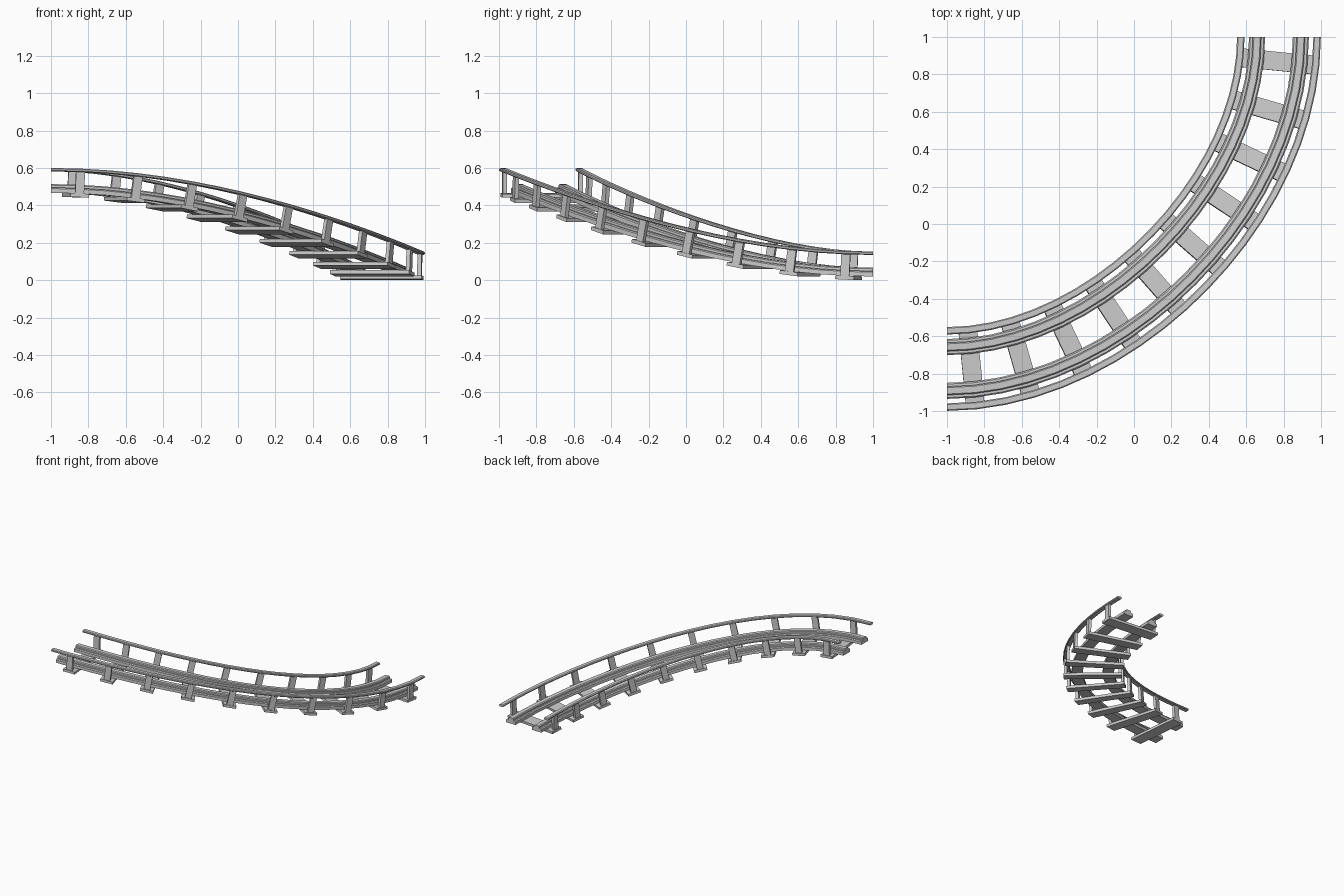
import bpy, bmesh
from mathutils import Vector, Matrix

if "Cube" in bpy.data.objects:
    bpy.data.objects.remove(bpy.data.objects["Cube"])

# Centre line of the descending quarter turn (cubic curve, flat at both ends)
R, DROP, K = 1.775, 0.447, 0.872
PTS = [Vector((-1, 1 - R, DROP)), Vector((-1 + K, 1 - R, DROP)),
       Vector((R - 1, 1 - K, 0)), Vector((R - 1, 1, 0))]


def frame(t):
    """Matrix at t: x = outward side, y = along the track, z = track normal."""
    a, b, c, d = PTS
    u = 1 - t
    pos = a * u**3 + b * 3 * u * u * t + c * 3 * u * t * t + d * t**3
    tan = ((b - a) * u * u + (c - b) * 2 * u * t + (d - c) * t * t).normalized()
    side = tan.cross(Vector((0, 0, 1))).normalized()
    up = side.cross(tan)
    m = Matrix((side, tan, up)).transposed().to_4x4()
    m.translation = pos
    return m


def finish(name, bm, smooth=False):
    bmesh.ops.recalc_face_normals(bm, faces=bm.faces[:])
    me = bpy.data.meshes.new(name)
    bm.to_mesh(me)
    bm.free()
    ob = bpy.data.objects.new(name, me)
    bpy.context.collection.objects.link(ob)
    if smooth:
        bpy.ops.object.select_all(action='DESELECT')
        ob.select_set(True)
        bpy.context.view_layer.objects.active = ob
        bpy.ops.object.shade_smooth_by_angle(angle=0.5)
    return ob


def sweep(name, profile, offset, steps=20):
    """Sweep a closed (side, height) profile along the track."""
    bm = bmesh.new()
    rings = []
    for i in range(steps + 1):
        m = frame(i / steps)
        rings.append([bm.verts.new(m @ Vector((offset + x, 0, z))) for x, z in profile])
    n = len(profile)
    for r0, r1 in zip(rings, rings[1:]):
        for j in range(n):
            k = (j + 1) % n
            bm.faces.new((r0[j], r0[k], r1[k], r1[j]))
    bm.faces.new(rings[0])
    bm.faces.new(rings[-1])
    finish(name, bm, True)


def boxes(name, size, centre):
    """One box per tie position, aligned with the track."""
    bm = bmesh.new()
    for i in range(10):
        m = frame(0.05 + 0.1 * i) @ Matrix.Translation(centre) @ Matrix.Diagonal((*size, 1))
        bmesh.ops.create_cube(bm, size=1, matrix=m)
    finish(name, bm)


# Stepped running rail and chamfered handrail cross-sections
RAIL = [(-.043, .02), (.043, .02), (.043, .043), (.036, .049), (.023, .049), (.023, .061),
        (.017, .067), (-.017, .067), (-.023, .061), (-.023, .049), (-.036, .049), (-.043, .043)]
HANDRAIL = [(-.014, .135), (.014, .135), (.02, .14), (.02, .148),
            (.014, .153), (-.014, .153), (-.02, .148), (-.02, .14)]

# Cross ties
boxes("cross_ties", (.44, .1, .02), (0, 0, .01))

# Rails, handrails and posts on both sides
for label, s in (("inner", -1), ("outer", 1)):
    sweep(label + "_rail", RAIL, s * .117)
    sweep(label + "_handrail", HANDRAIL, s * .204)
    boxes(label + "_posts", (.022, .048, .122), (s * .204, 0, .078))
